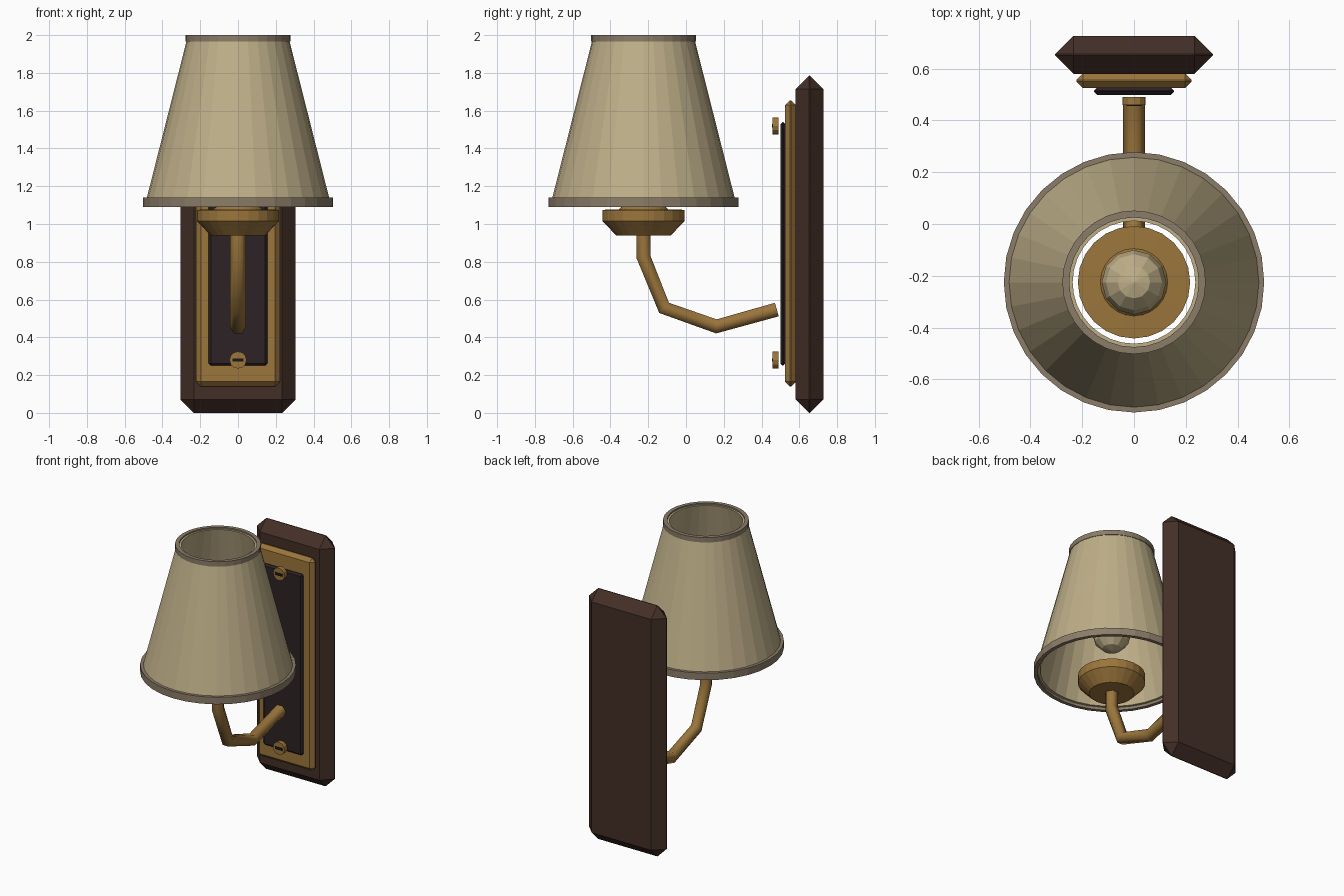
import bpy, bmesh, math
from mathutils import Vector, Matrix

cube = bpy.data.objects.get("Cube")
if cube:
    bpy.data.objects.remove(cube)

LAMP_Y = -0.225


def material(name, color):
    m = bpy.data.materials.new(name)
    m.use_nodes = True
    m.diffuse_color = (*color, 1)
    bsdf = next(n for n in m.node_tree.nodes if n.type == 'BSDF_PRINCIPLED')
    bsdf.inputs["Base Color"].default_value = (*color, 1)
    bsdf.inputs["Roughness"].default_value = 0.7
    return m


LINEN = material("linen", (0.52, 0.43, 0.25))
TRIM = material("taupe trim", (0.26, 0.205, 0.14))
BRASS = material("brass", (0.33, 0.18, 0.045))
WOOD = material("dark wood", (0.056, 0.028, 0.02))
PANEL = material("charcoal panel", (0.025, 0.016, 0.018))
SLOT = material("slot black", (0.01, 0.008, 0.007))


def finish(name, bm, mat, smooth=False):
    bmesh.ops.recalc_face_normals(bm, faces=bm.faces[:])
    mesh = bpy.data.meshes.new(name)
    bm.to_mesh(mesh)
    bm.free()
    mesh.materials.append(mat)
    for p in mesh.polygons:
        p.use_smooth = smooth
    ob = bpy.data.objects.new(name, mesh)
    bpy.context.collection.objects.link(ob)
    return ob


def box(name, lo, hi, mat, bevel=0.0):
    """Box between two corners with chamfered edges."""
    lo, hi = Vector(lo), Vector(hi)
    bm = bmesh.new()
    bmesh.ops.create_cube(bm, size=1, matrix=Matrix.Translation((lo + hi) / 2)
                          @ Matrix.Diagonal((*(hi - lo), 1)))
    if bevel:
        bmesh.ops.bevel(bm, geom=bm.edges[:], offset=bevel, segments=1,
                        affect='EDGES', profile=0.5)
    return finish(name, bm, mat)


def skin(bm, rings, closed):
    """Bridge rings of vertices; close the loop or cap both ends."""
    n = len(rings[0])
    pairs = list(zip(rings, rings[1:]))
    if closed:
        pairs.append((rings[-1], rings[0]))
    else:
        bm.faces.new(rings[0])
        bm.faces.new(rings[-1])
    for a, b in pairs:
        for i in range(n):
            j = (i + 1) % n
            bm.faces.new((a[i], a[j], b[j], b[i]))


def lathe(name, profile, sides, mat, closed=False):
    """Revolve (radius, height) points about the lamp axis."""
    bm = bmesh.new()
    turns = [math.tau * i / sides for i in range(sides)]
    rings = [[bm.verts.new((r * math.cos(t), LAMP_Y + r * math.sin(t), z))
              for t in turns] for r, z in profile]
    skin(bm, rings, closed)
    return finish(name, bm, mat)


# Wall mount: three stacked chamfered plates
box("wall_board", (-0.305, 0.58, 0), (0.305, 0.727, 1.785), WOOD, 0.071)
box("brass_plate", (-0.222, 0.525, 0.14), (0.222, 0.582, 1.655), BRASS, 0.025)
box("front_panel", (-0.155, 0.499, 0.25), (0.155, 0.527, 1.54), PANEL, 0.012)

# Slotted screws
for name, z in (("lower", 0.28), ("upper", 1.52)):
    bm = bmesh.new()
    bmesh.ops.create_cone(bm, cap_ends=True, segments=12, radius1=0.045,
                          radius2=0.045, depth=0.032,
                          matrix=Matrix.Translation((0, 0.475, z))
                          @ Matrix.Rotation(math.pi / 2, 4, 'X'))
    finish(name + "_screw", bm, BRASS)
    box(name + "_screw_slot", (-0.028, 0.455, z - 0.009),
        (0.028, 0.462, z + 0.009), SLOT)

# Bent six-sided arm
path = [Vector((0, y, z)) for y, z in (
    (LAMP_Y, 0.96), (LAMP_Y, 0.825), (-0.116, 0.556), (0.161, 0.458), (0.481, 0.547))]
bm = bmesh.new()
rings = []
for i, p in enumerate(path):
    before = (p - path[i - 1]).normalized() if i else Vector()
    after = (path[i + 1] - p).normalized() if i + 1 < len(path) else Vector()
    across = Vector((1, 0, 0))
    up = (before + after).normalized().cross(across)
    rings.append([bm.verts.new(p + 0.043 * (across * math.cos(a) + up * math.sin(a)))
                  for a in (math.tau * k / 6 for k in range(6))])
skin(bm, rings, False)
arm = finish("arm", bm, BRASS, True)
for e in arm.data.edges:
    if any(set(e.vertices) <= set(f.vertices) for f in arm.data.polygons
           if len(f.vertices) == 6):
        e.use_edge_sharp = True

# Cup with a low raised seat
lathe("cup", [(0.145, 0.94), (0.217, 1.015), (0.217, 1.075), (0.13, 1.078),
              (0.115, 1.093)], 24, BRASS)

# Bulb
bm = bmesh.new()
bmesh.ops.create_uvsphere(bm, u_segments=12, v_segments=6, radius=0.125,
                          matrix=Matrix.Translation((0, LAMP_Y, 1.38)))
finish("bulb", bm, LINEN)

# Tapered shade wall and its two trim bands
lathe("shade", [(0.49, 1.11), (0.267, 1.99), (0.237, 1.99), (0.462, 1.11)],
      32, LINEN, True)
lathe("shade_bottom_band", [(0.503, 1.09), (0.503, 1.14), (0.478, 1.14),
                            (0.478, 1.09)], 32, TRIM, True)
lathe("shade_top_band", [(0.277, 1.965), (0.277, 2.0), (0.25, 2.0),
                         (0.25, 1.965)], 32, TRIM, True)
